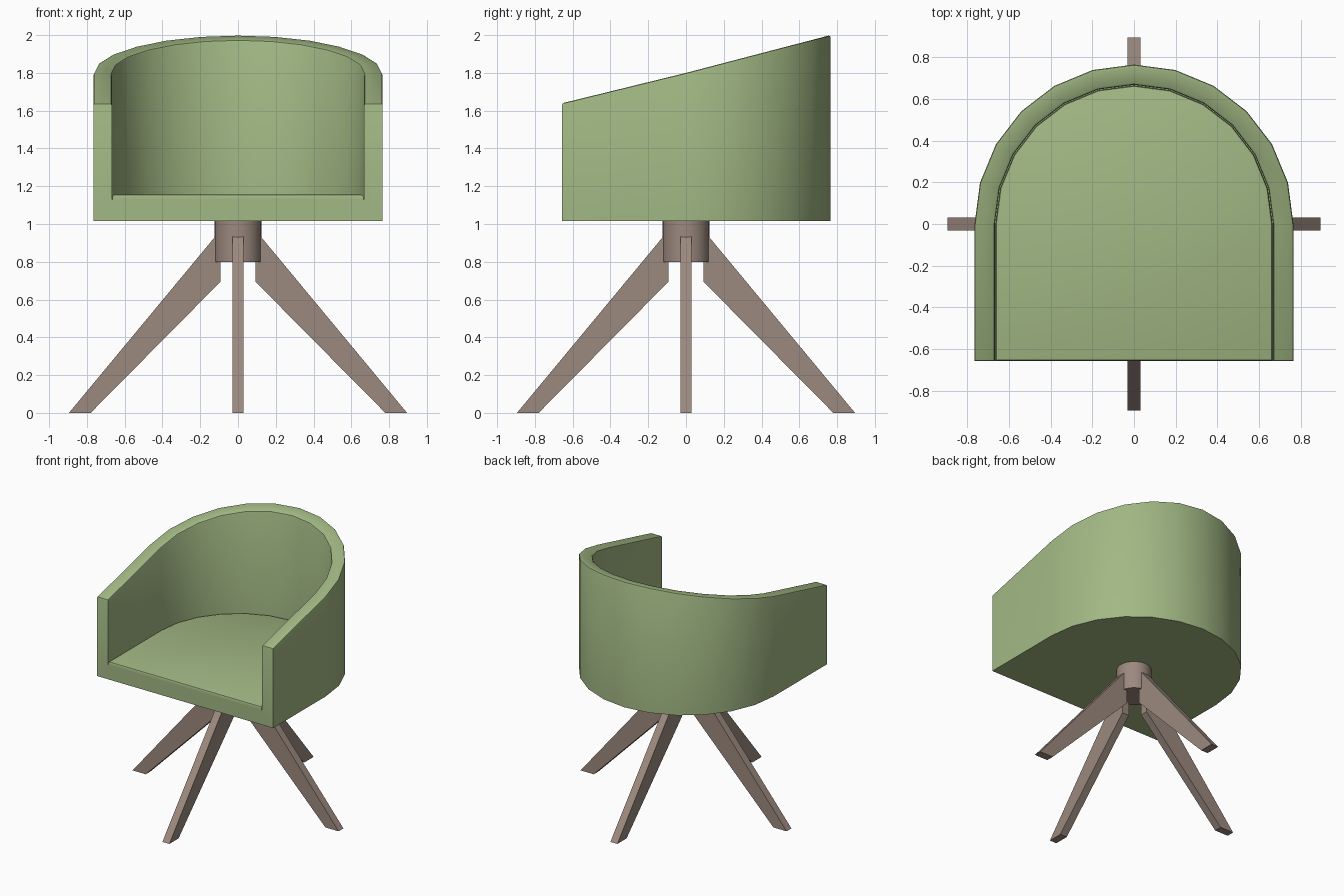
import bpy, bmesh, math

if "Cube" in bpy.data.objects:
    bpy.data.objects.remove(bpy.data.objects["Cube"])

def material(name, col):
    m = bpy.data.materials.new(name)
    m.diffuse_color = (*col, 1)
    m.use_nodes = True
    m.node_tree.nodes["Principled BSDF"].inputs["Base Color"].default_value = m.diffuse_color
    return m

green = material("green_fabric", (0.36, 0.48, 0.23))
wood = material("brown_wood", (0.33, 0.25, 0.21))

def finish(bm, name, mat, smooth=True):
    bmesh.ops.recalc_face_normals(bm, faces=bm.faces)
    me = bpy.data.meshes.new(name)
    bm.to_mesh(me)
    bm.free()
    ob = bpy.data.objects.new(name, me)
    bpy.context.collection.objects.link(ob)
    me.materials.append(mat)
    if smooth:
        bpy.ops.object.select_all(action='DESELECT')
        ob.select_set(True)
        bpy.context.view_layer.objects.active = ob
        bpy.ops.object.shade_smooth_by_angle(angle=math.radians(30))
    return ob

FRONT, BOTTOM, FLOOR, SEAT = -0.657, 1.015, 1.13, 1.156

def outline(r):
    """U shape: straight arms and a 12-sided half circle at the back."""
    arc = [(r * math.cos(math.pi * i / 12), r * math.sin(math.pi * i / 12)) for i in range(13)]
    return [(r, FRONT)] + arc + [(-r, FRONT)]

def rim(y):
    return 1.80 + y * (0.2 / 0.765 if y > 0 else 0.245)

# Tub shell: base, wrap-around wall with sloping rim
bm = bmesh.new()
outer, inner = outline(0.765), outline(0.668)
ob_ = [bm.verts.new((x, y, BOTTOM)) for x, y in outer]
ot = [bm.verts.new((x, y, rim(y))) for x, y in outer]
ib = [bm.verts.new((x, y, FLOOR)) for x, y in inner]
it = [bm.verts.new((x, y, rim(y))) for x, y in inner]
for i in range(len(outer) - 1):
    for a, b in ((ob_, ot), (ot, it), (it, ib)):
        bm.faces.new((a[i], a[i + 1], b[i + 1], b[i]))
bm.faces.new(ob_)
bm.faces.new(ib)
bm.faces.new((ob_[-1], ob_[0], ot[0], it[0], ib[0], ib[-1], it[-1], ot[-1]))
bmesh.ops.recalc_face_normals(bm, faces=bm.faces)
top = set(ot + it)
edges = [e for e in bm.edges if set(e.verts) <= top
         and not (e.verts[0] in ot) ^ (e.verts[1] in ot)]
edges += [bm.edges.get((ot[k], it[k])) for k in (0, -1)]
bmesh.ops.bevel(bm, geom=edges, offset=0.011, segments=2, profile=0.5, affect='EDGES')
finish(bm, "tub_shell", green)

# Seat pad with softened top edge, leaving a groove along the wall
bm = bmesh.new()
face = bm.faces.new([bm.verts.new((x, y, FLOOR)) for x, y in outline(0.664)])
ext = bmesh.ops.extrude_face_region(bm, geom=[face])
vs = [g for g in ext["geom"] if isinstance(g, bmesh.types.BMVert)]
bmesh.ops.translate(bm, verts=vs, vec=(0, 0, SEAT - FLOOR))
bmesh.ops.recalc_face_normals(bm, faces=bm.faces)
edges = [e for e in bm.edges if all(v.co.z > SEAT - 0.001 for v in e.verts)]
bmesh.ops.bevel(bm, geom=edges, offset=0.012, segments=2, profile=0.5, affect='EDGES')
finish(bm, "seat_pad", green)

# Central hub
bm = bmesh.new()
bmesh.ops.create_cone(bm, cap_ends=True, segments=32, radius1=0.124, radius2=0.124, depth=0.215)
bmesh.ops.translate(bm, verts=bm.verts, vec=(0, 0, 0.9075))
finish(bm, "hub", wood)

# Four splayed legs
profile = [(0.895, 0), (0.78, 0), (0.092, 0.695), (0.092, 0.968)]
for k, name in enumerate(("right_leg", "back_leg", "left_leg", "front_leg")):
    bm = bmesh.new()
    a = [bm.verts.new((r, -0.03, z)) for r, z in profile]
    b = [bm.verts.new((r, 0.03, z)) for r, z in profile]
    bm.faces.new(a)
    bm.faces.new(b)
    for i in range(4):
        j = (i + 1) % 4
        bm.faces.new((a[i], a[j], b[j], b[i]))
    leg = finish(bm, name, wood, smooth=False)
    leg.rotation_euler.z = k * math.pi / 2
